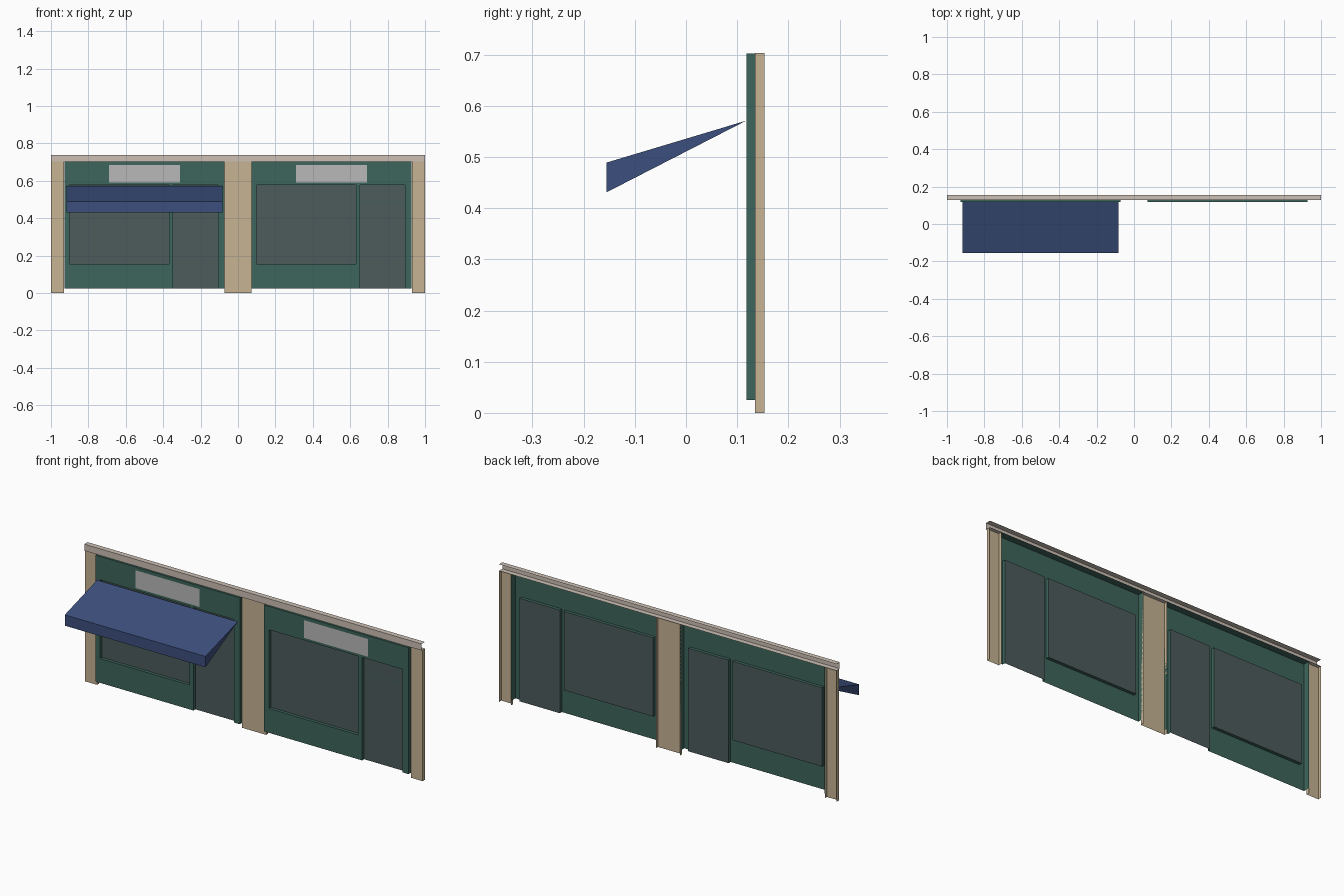
import bpy
import bmesh
from mathutils import Vector

cube = bpy.data.objects.get("Cube")
if cube:
    bpy.data.objects.remove(cube, do_unlink=True)


def material(name, rgb):
    linear = [(c / 255) ** 2.2 for c in rgb] + [1.0]
    mat = bpy.data.materials.new(name)
    mat.use_nodes = True
    mat.diffuse_color = linear
    mat.node_tree.nodes["Principled BSDF"].inputs["Base Color"].default_value = linear
    return mat


STONE = material("sandstone", (197, 178, 146))
TRIM = material("pale_cornice", (203, 190, 179))
GREEN = material("painted_green", (64, 102, 92))
GLASS = material("dark_glass", (78, 92, 92))
FABRIC = material("blue_fabric", (62, 80, 124))
SIGN = material("grey_sign", (183, 183, 183))


def finish(name, bm, mat):
    bmesh.ops.remove_doubles(bm, verts=bm.verts, dist=0.0001)
    mesh = bpy.data.meshes.new(name)
    bm.to_mesh(mesh)
    bm.free()
    mesh.materials.append(mat)
    obj = bpy.data.objects.new(name, mesh)
    bpy.context.collection.objects.link(obj)
    return obj


def panel(bm, axis, at, u, v, side):
    """Flat rectangle at one coordinate of an axis, facing the given side."""
    corners = []
    for a, b in ((u[0], v[0]), (u[1], v[0]), (u[1], v[1]), (u[0], v[1])):
        co = [a, b]
        co.insert(axis, at)
        corners.append(bm.verts.new(co))
    face = bm.faces.new(corners)
    face.normal_update()
    if face.normal[axis] * side < 0:
        face.normal_flip()


X, Y, Z = range(3)
FRONT, MID, BACK = 0.118, 0.135, 0.153
BASE, TOP = 0.025, 0.703

# Pillars: channels open at the back
for name, x0, x1 in (("right_pillar", -1, -0.93), ("middle_pillar", -0.072, 0.072),
                     ("left_pillar", 0.93, 1)):
    bm = bmesh.new()
    panel(bm, Y, MID, (x0, x1), (0, TOP), -1)
    panel(bm, X, x0, (MID, BACK), (0, TOP), -1)
    panel(bm, X, x1, (MID, BACK), (0, TOP), 1)
    finish(name, bm, STONE)

# Cornice: long channel open at the back and ends
bm = bmesh.new()
panel(bm, Y, 0.127, (-1, 1), (TOP, 0.738), -1)
panel(bm, Z, 0.738, (-1, 1), (0.127, BACK + 0.002), 1)
panel(bm, Z, TOP, (-1, 1), (0.127, BACK + 0.002), -1)
finish("cornice", bm, TRIM)

# Shopfront bays: pressed frame with recessed window and door
SILL, HEAD = 0.155, 0.577
for label, cx in (("right", -0.5), ("left", 0.5)):
    xs = [cx + d for d in (-0.428, -0.4, 0.13, 0.153, 0.393, 0.428)]
    left, win0, win1, door0, door1, right = xs
    top = TOP - 0.001
    bm = bmesh.new()
    for x0, x1 in zip(xs, xs[1:]):
        panel(bm, Y, FRONT, (x0, x1), (HEAD, top), -1)
        if x0 != door0:
            panel(bm, Y, FRONT, (x0, x1), (BASE, SILL), -1)
            if x0 != win0:
                panel(bm, Y, FRONT, (x0, x1), (SILL, HEAD), -1)
    # outer returns
    panel(bm, X, left, (FRONT, BACK), (BASE, top), -1)
    panel(bm, X, right, (FRONT, BACK), (BASE, top), 1)
    panel(bm, Z, top, (left, right), (FRONT, BACK), 1)
    # reveals around the openings
    for x0, x1, z0 in ((win0, win1, SILL), (door0, door1, BASE)):
        panel(bm, X, x0, (FRONT, MID), (z0, HEAD), 1)
        panel(bm, X, x1, (FRONT, MID), (z0, HEAD), -1)
        panel(bm, Z, HEAD, (x0, x1), (FRONT, MID), -1)
    panel(bm, Z, SILL, (win0, win1), (FRONT, MID), 1)
    finish(label + "_shop_frame", bm, GREEN)

    for part, x0, x1, z0 in (("window", win0, win1, SILL), ("door", door0, door1, BASE)):
        bm = bmesh.new()
        panel(bm, Y, MID, (x0, x1), (z0, HEAD), -1)
        finish(f"{label}_{part}", bm, GLASS)

    bm = bmesh.new()
    panel(bm, Y, MID - 0.002, (door0, door1), (0.488, 0.492), -1)
    finish(label + "_door_bar", bm, GREEN)

    bm = bmesh.new()
    panel(bm, Y, FRONT - 0.001, (cx - 0.19, cx + 0.19), (0.59, 0.685), -1)
    finish(label + "_sign_plate", bm, SIGN)

# Awning: wedge extruded along the right bay
bm = bmesh.new()
profile = ((FRONT, 0.571), (-0.155, 0.489), (-0.155, 0.431))
wedge = bm.faces.new([bm.verts.new((-0.918, y, z)) for y, z in profile])
out = bmesh.ops.extrude_face_region(bm, geom=[wedge], use_keep_orig=True)
moved = [g for g in out["geom"] if isinstance(g, bmesh.types.BMVert)]
bmesh.ops.translate(bm, verts=moved, vec=Vector((0.834, 0, 0)))
bmesh.ops.recalc_face_normals(bm, faces=bm.faces)
finish("awning", bm, FABRIC)
